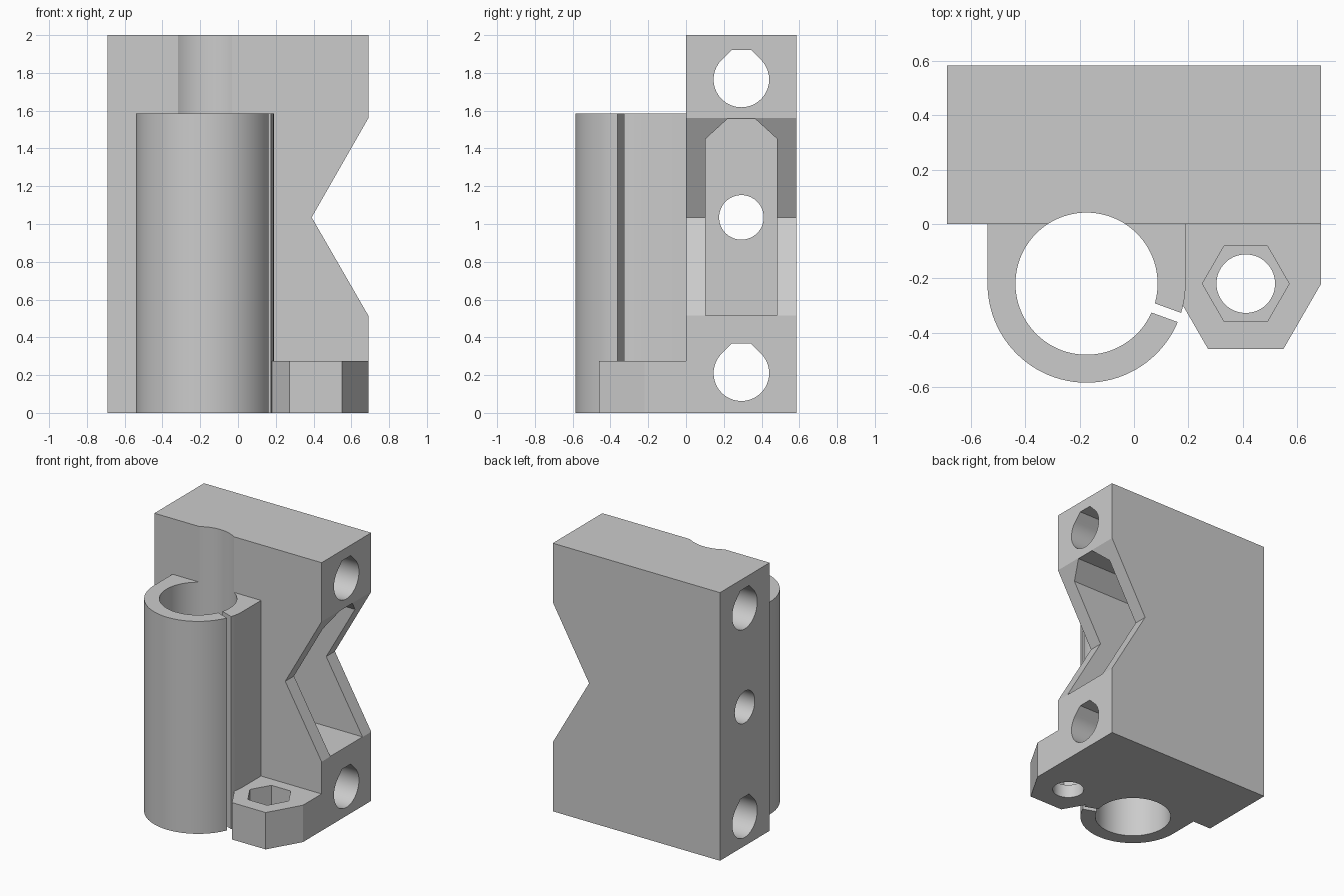
import bpy, bmesh, math
from math import cos, sin, pi

if "Cube" in bpy.data.objects:
    bpy.data.objects.remove(bpy.data.objects["Cube"])

grey = bpy.data.materials.new("plain grey")
grey.use_nodes = True
COLOUR = (0.6, 0.6, 0.6, 1)
grey.diffuse_color = COLOUR
grey.node_tree.nodes["Principled BSDF"].inputs["Base Color"].default_value = COLOUR

# How a 2D profile point (u, v) at depth d maps to space for each extrusion axis
PLACE = {
    "x": lambda u, v, d: (d, u, v),
    "y": lambda u, v, d: (u, d, v),
    "z": lambda u, v, d: (u, v, d),
}


def prism(name, profile, axis, low, high):
    bm = bmesh.new()
    face = bm.faces.new([bm.verts.new(PLACE[axis](u, v, low)) for u, v in profile])
    step = PLACE[axis](0, 0, high - low)
    extruded = bmesh.ops.extrude_face_region(bm, geom=[face])["geom"]
    bmesh.ops.translate(bm, vec=step, verts=[g for g in extruded if isinstance(g, bmesh.types.BMVert)])
    bmesh.ops.recalc_face_normals(bm, faces=bm.faces)
    mesh = bpy.data.meshes.new(name)
    bm.to_mesh(mesh)
    bm.free()
    mesh.materials.append(grey)
    obj = bpy.data.objects.new(name, mesh)
    bpy.context.collection.objects.link(obj)
    return obj


def arc(cu, cv, r, start=0, end=360, n=64):
    closed = end - start == 360
    angles = [math.radians(start + (end - start) * i / n) for i in range(n + (not closed))]
    return [(cu + r * cos(a), cv + r * sin(a)) for a in angles]


def combine(target, tool, operation):
    mod = target.modifiers.new("combine", "BOOLEAN")
    mod.operation, mod.solver, mod.object = operation, "EXACT", tool
    bpy.context.view_layer.objects.active = target
    bpy.ops.object.modifier_apply(modifier=mod.name)
    bpy.data.objects.remove(tool)


W, D, H = 0.69, 0.585, 2.0
MID_Y, MID_Z = 0.293, 1.035
BX, BY, BORE, SHELL = -0.175, -0.22, 0.262, 0.365
NX, NUT_EAR = 0.412, 0.278

# Main block with the V notch in its left side
body = prism("carriage_block",
             [(-W, 0), (W, 0), (W, 0.515), (0.39, MID_Z), (W, 1.56), (W, H), (-W, H)],
             "y", 0, D)

# Bearing sleeve: half round in front, straight sides into the block
sleeve = arc(BX, BY, SHELL, 180, 360, 48) + [(BX + SHELL, 0.05), (BX - SHELL, 0.05)]
combine(body, prism("bearing_sleeve", sleeve, "z", 0, 1.585), "UNION")

# Nut ear: half hexagon joined to the block
ear = arc(NX, BY, NUT_EAR, 180, 360, 3) + [(W, 0.05), (NX - NUT_EAR, 0.05)]
combine(body, prism("nut_ear", ear, "z", 0, 0.275), "UNION")

# Bearing bore, which also grooves the block above the sleeve
combine(body, prism("bearing_bore", arc(BX, BY, BORE, n=96), "z", -0.1, H + 0.1), "DIFFERENCE")

# Clamp slit, radial through the sleeve wall
tilt = math.radians(-20)
slit = [(BX + r * cos(tilt) - s * sin(tilt), BY + r * sin(tilt) + s * cos(tilt))
        for r, s in ((0.22, -0.018), (0.385, -0.018), (0.385, 0.018), (0.22, 0.018))]
combine(body, prism("clamp_slit", slit, "z", -0.1, 1.7), "DIFFERENCE")

# Screw hole and hexagonal nut trap
combine(body, prism("screw_hole", arc(NX, BY, 0.108), "z", -0.1, 0.4), "DIFFERENCE")
combine(body, prism("nut_trap", arc(NX, BY, 0.16, n=6), "z", 0.1, 0.4), "DIFFERENCE")

# Rod holes with flattened teardrop tops
R = 0.147
for z in (0.21, 1.765):
    tear = arc(MID_Y, z, R, 135, 405, 48) + [(MID_Y + 0.051, z + 0.157), (MID_Y - 0.051, z + 0.157)]
    combine(body, prism("rod_hole", tear, "x", -1, 1), "DIFFERENCE")

# Deep pocket with a chamfered roof, and the round hole behind it
pocket = [(MID_Y - 0.19, 0.516), (MID_Y + 0.19, 0.516), (MID_Y + 0.19, 1.45),
          (MID_Y + 0.073, 1.557), (MID_Y - 0.073, 1.557), (MID_Y - 0.19, 1.45)]
combine(body, prism("belt_pocket", pocket, "x", -0.345, 0.8), "DIFFERENCE")
combine(body, prism("centre_hole", arc(MID_Y, MID_Z, 0.118), "x", -1, 0), "DIFFERENCE")

# Smooth the round surfaces, keep the corners crisp
bpy.ops.object.select_all(action="DESELECT")
body.select_set(True)
bpy.context.view_layer.objects.active = body
bpy.ops.object.shade_smooth_by_angle(angle=math.radians(25))
